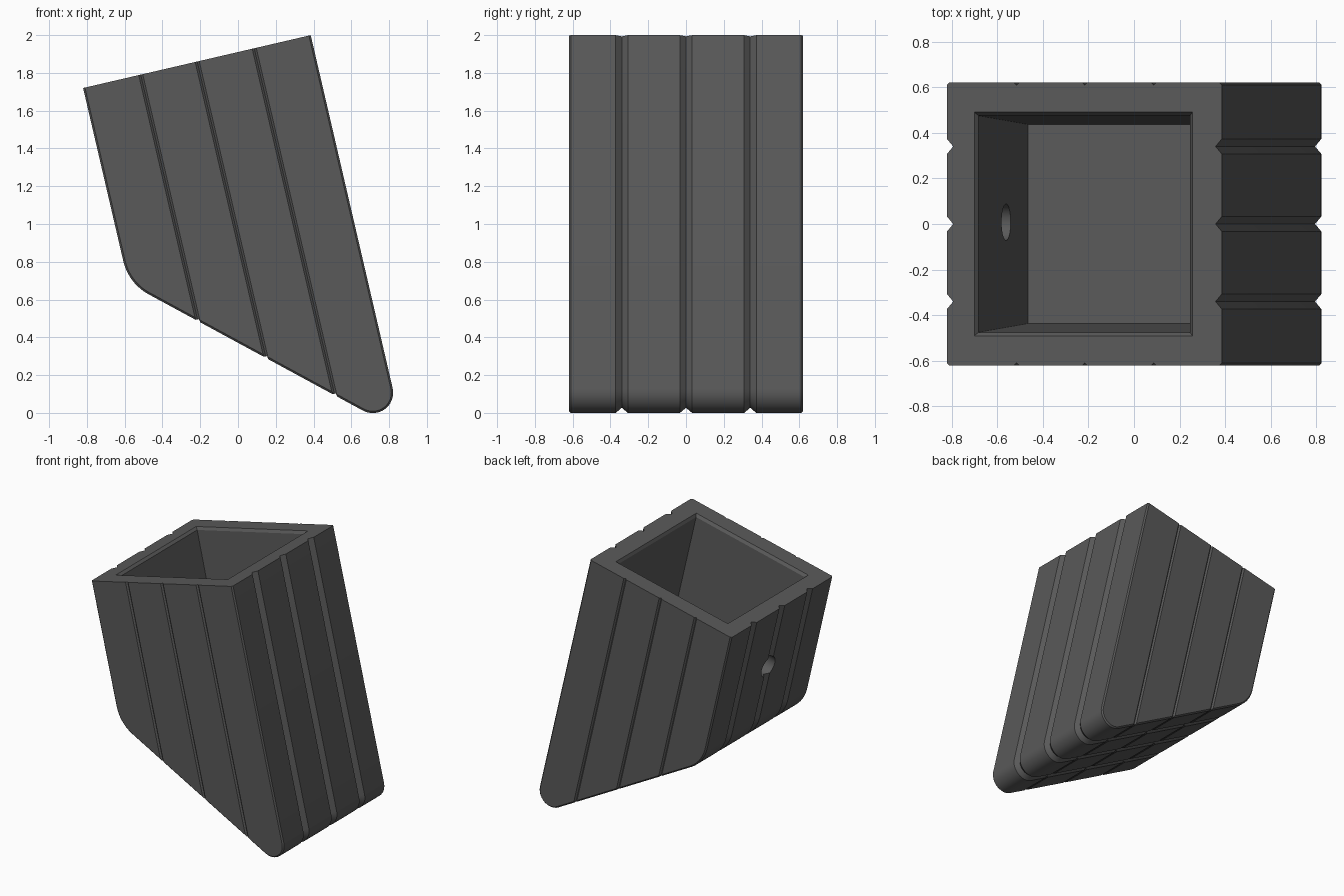
import bpy, bmesh, math
from mathutils import Vector as V

if "Cube" in bpy.data.objects:
    bpy.data.objects.remove(bpy.data.objects["Cube"])

TILT = math.radians(13.07)
U = V((math.cos(TILT), 0, math.sin(TILT)))      # across the slanted rim
D = V((math.sin(TILT), 0, -math.cos(TILT)))     # down the slanted walls
B = V((0.879, 0, -0.477)).normalized()          # along the sloping underside
BN = V((-B.z, 0, B.x))                          # underside normal, pointing inward
Y = V((0, 1, 0))
O = V((-0.82, 0, 1.72))                         # left rim corner
W = 1.237                                       # body width
BASE = V((-0.21, 0, 0.485))                     # a point on the underside


def at(u, d, y=0):
    return O + U * u + D * d + Y * y


def meet(p, d, q, e):
    """Intersection of two lines in the xz plane."""
    den = d.x * e.z - d.z * e.x
    return p + d * (((q.x - p.x) * e.z - (q.z - p.z) * e.x) / den)


def fillet(c, a, b, r, n=12):
    """Rounded corner at c, coming from direction a and leaving toward b."""
    half = a.angle(b) / 2
    mid = c + (a + b).normalized() * (r / math.sin(half))
    s = c + a * (r / math.tan(half)) - mid
    e = c + b * (r / math.tan(half)) - mid
    ang = s.angle(e)
    return [mid + (s * math.sin((1 - i / n) * ang) + e * math.sin(i / n * ang))
            / math.sin(ang) for i in range(n + 1)]


def outline(inset, y):
    left, right, base = at(inset, 0), at(W - inset, 0), BASE + BN * inset
    pts = [left]
    pts += fillet(meet(left, D, base, B), -D, B, 0.27 - inset)
    pts += fillet(meet(right, D, base, B), -B, -D, 0.108 - inset)
    return [p + Y * y for p in pts + [right]]


def loft(name, rings):
    bm = bmesh.new()
    vs = [[bm.verts.new(p) for p in r] for r in rings]
    n = len(vs[0])
    for a, b in zip(vs, vs[1:]):
        for i in range(n):
            j = (i + 1) % n
            bm.faces.new((a[i], a[j], b[j], b[i]))
    bm.faces.new(vs[0])
    bm.faces.new(vs[-1])
    bmesh.ops.recalc_face_normals(bm, faces=bm.faces)
    me = bpy.data.meshes.new(name)
    bm.to_mesh(me)
    bm.free()
    ob = bpy.data.objects.new(name, me)
    bpy.context.collection.objects.link(ob)
    return ob


def prism(name, a, b, p, q, n=4):
    """n-sided bar from a to b with cross-section axes p and q."""
    ring = [p * math.cos(2 * math.pi * i / n) + q * math.sin(2 * math.pi * i / n)
            for i in range(n)]
    return loft(name, [[a + r for r in ring], [b + r for r in ring]])


# Planter body: outline lofted in y, inset at each board joint
stations = [(-0.62, 0.01), (-0.61, 0)]
for g in (-0.34, 0, 0.34):
    stations += [(g - 0.033, 0), (g, 0.028), (g + 0.033, 0)]
stations += [(0.61, 0), (0.62, 0.01)]
body = loft("planter_body", [outline(i, y) for y, i in stations])


# Cavity with a chamfered lip and tapered walls
def rect(u0, u1, d, y):
    return [at(u0, d, -y), at(u1, d, -y), at(u1, d, y), at(u0, d, y)]


cutters = [loft("cavity_cutter", [rect(0.123, 1.104, -0.1, 0.49), rect(0.123, 1.104, 0, 0.49),
                                  rect(0.138, 1.09, 0.02, 0.475), rect(0.16, 1.07, 0.88, 0.437)])]

# Hole through the back wall
cutters.append(prism("hole_cutter", at(-0.1, 0.5, 0.008), at(0.3, 0.5, 0.008),
                     Y * 0.08, D * 0.08, 32))

# Board joints on both sides and across the underside
for u in (0.313, 0.62, 0.93):
    for s in (-1, 1):
        cutters.append(prism("side_joint_cutter", at(u, -0.1, s * 0.62), at(u, 2.3, s * 0.62),
                             U * 0.011, Y * 0.011))
    p = meet(at(u, 0), D, BASE, B)
    cutters.append(prism("base_joint_cutter", p - Y * 0.7, p + Y * 0.7, B * 0.014, BN * 0.011))

bpy.context.view_layer.objects.active = body
body.select_set(True)
for c in cutters:
    c.hide_render = True
    m = body.modifiers.new("cut", 'BOOLEAN')
    m.operation, m.solver, m.object = 'DIFFERENCE', 'EXACT', c
    bpy.ops.object.modifier_apply(modifier=m.name)
    bpy.data.objects.remove(c)

bpy.ops.object.shade_smooth_by_angle(angle=math.radians(30))
mat = bpy.data.materials.new("dark_grey")
mat.diffuse_color = (0.1, 0.1, 0.1, 1)
mat.use_nodes = True
mat.node_tree.nodes["Principled BSDF"].inputs["Base Color"].default_value = mat.diffuse_color
body.data.materials.append(mat)
